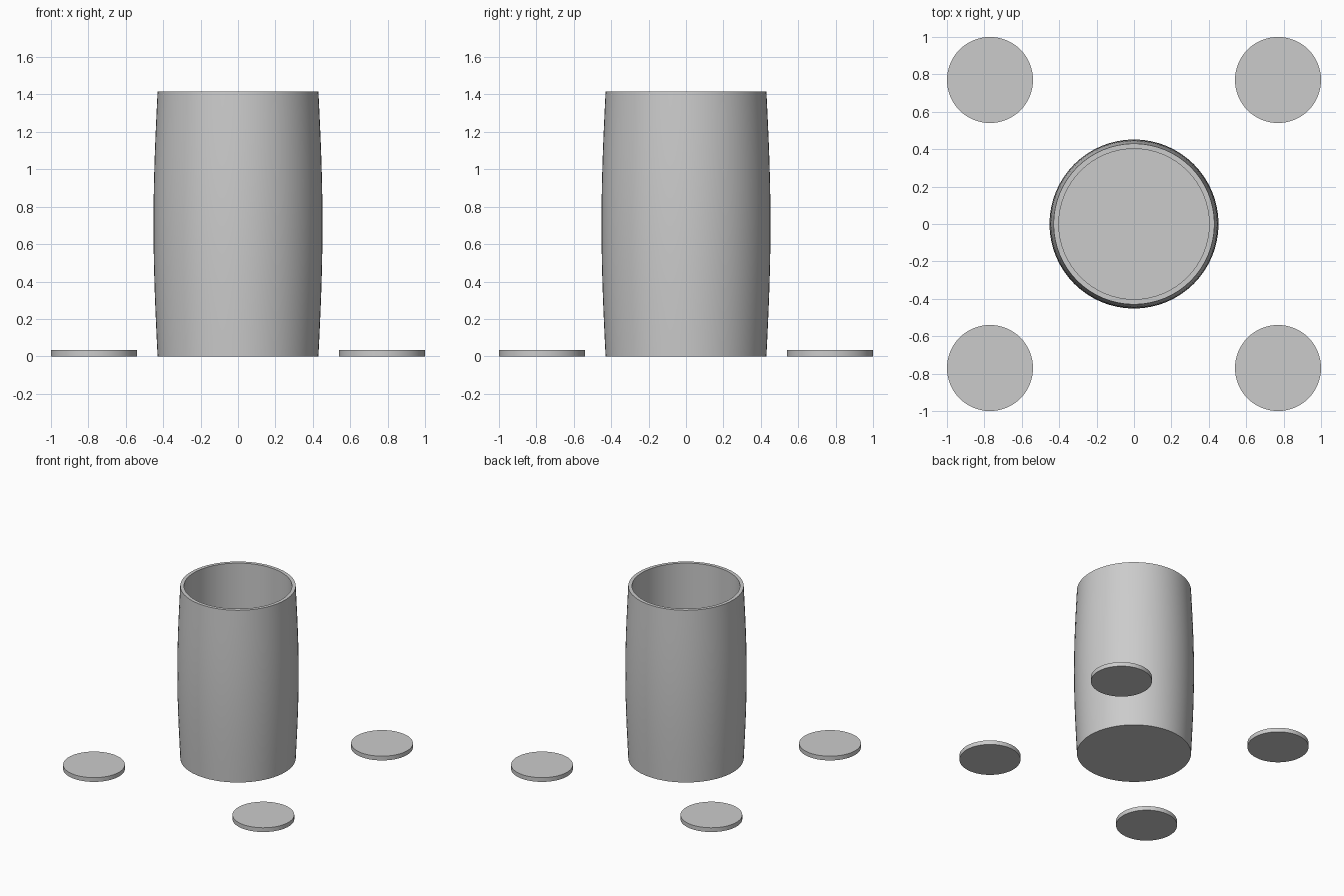
import bpy, bmesh, math

cube = bpy.data.objects.get("Cube")
if cube:
    bpy.data.objects.remove(cube, do_unlink=True)

grey = bpy.data.materials.new("plain grey")
grey.use_nodes = True
colour = (0.6, 0.6, 0.6, 1)
grey.diffuse_color = colour
grey.node_tree.nodes["Principled BSDF"].inputs["Base Color"].default_value = colour


def lathe(name, profile, sides, location=(0, 0, 0)):
    """Spin a closed (radius, height) profile that starts and ends on the axis."""
    bm = bmesh.new()
    verts = [bm.verts.new((r, 0, z)) for r, z in profile]
    edges = [bm.edges.new(pair) for pair in zip(verts, verts[1:])]
    bmesh.ops.spin(bm, geom=verts + edges, cent=(0, 0, 0), axis=(0, 0, 1),
                   angle=math.tau, steps=sides, use_duplicate=False)
    bmesh.ops.remove_doubles(bm, verts=bm.verts, dist=1e-4)
    bmesh.ops.recalc_face_normals(bm, faces=bm.faces)
    mesh = bpy.data.meshes.new(name)
    bm.to_mesh(mesh)
    bm.free()
    mesh.materials.append(grey)
    obj = bpy.data.objects.new(name, mesh)
    obj.location = location
    bpy.context.collection.objects.link(obj)
    bpy.ops.object.select_all(action="DESELECT")
    obj.select_set(True)
    bpy.context.view_layer.objects.active = obj
    bpy.ops.object.shade_smooth_by_angle(angle=math.radians(30))
    return obj


# Hollow, gently bulging vessel with a flat rim and floor
HEIGHT, END_RADIUS, BULGE = 1.415, 0.43, 0.022
RINGS = 12
outer = [(END_RADIUS + BULGE * math.sin(math.pi * i / RINGS), HEIGHT * i / RINGS)
         for i in range(RINGS + 1)]
inner = [(0.402, HEIGHT), (0.402, 0.035), (0, 0.035)]
lathe("vessel", [(0, 0)] + outer + inner, 64)

# Four loose round coasters at the corners
OFFSET, RADIUS, THICKNESS = 0.77, 0.23, 0.035
disc = [(0, 0), (RADIUS, 0), (RADIUS, THICKNESS), (0, THICKNESS)]
for side, x in (("right", -OFFSET), ("left", OFFSET)):
    for end, y in (("front", -OFFSET), ("back", OFFSET)):
        lathe(f"coaster_{end}_{side}", disc, 64, (x, y, 0))
